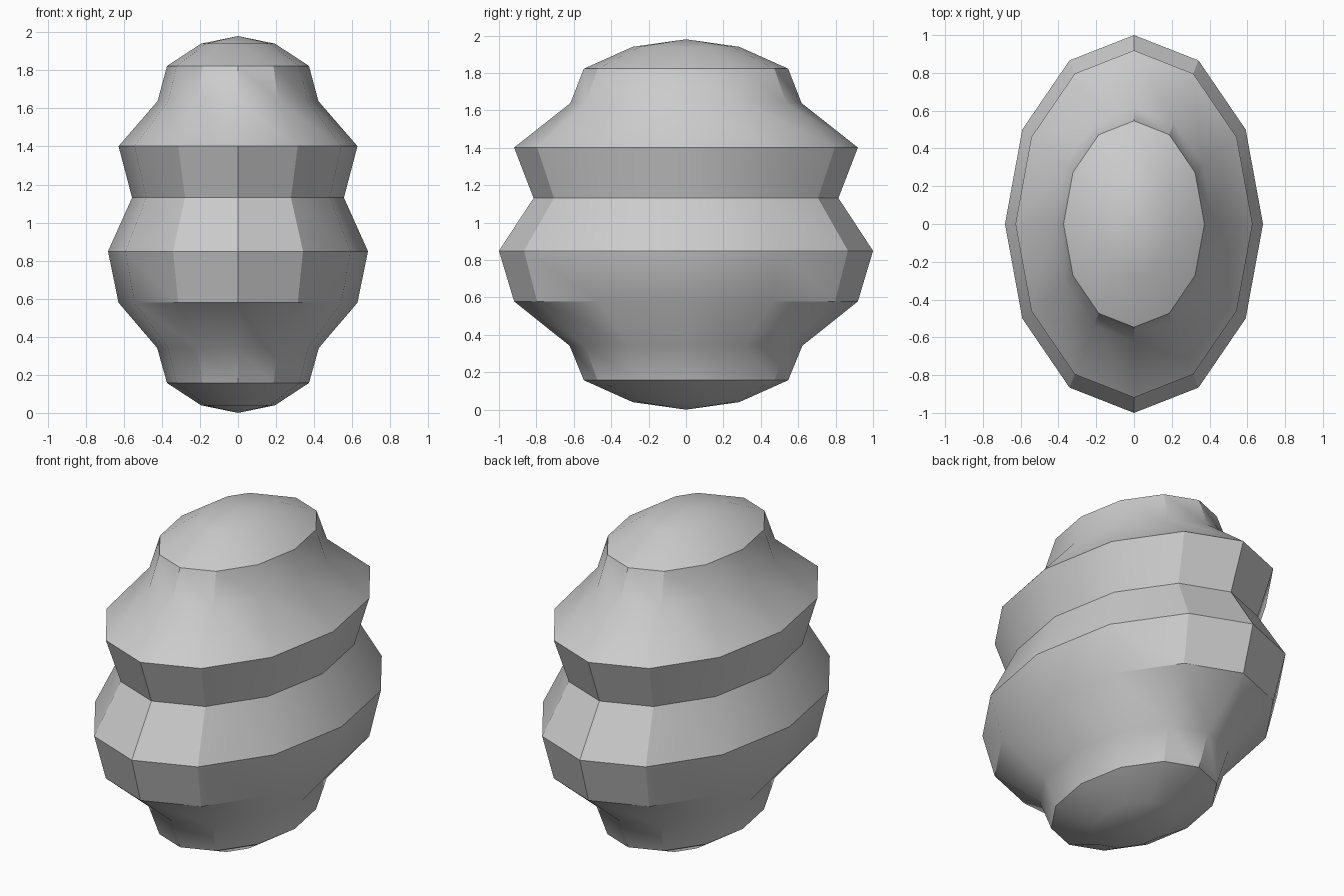
import bpy, bmesh, math

if "Cube" in bpy.data.objects:
    bpy.data.objects.remove(bpy.data.objects["Cube"])

SIDES = 12    # segments around
RINGS = 11    # latitude steps from pole to pole
RX, RY, RZ = 0.69, 1.0103, 0.99
PINCHED = {3: 0.815, 6: 0.815, 8: 0.81}   # rings drawn inwards to form grooves

# Ribbed body: an elliptical low-poly sphere with pinched rings
bm = bmesh.new()
bmesh.ops.create_uvsphere(bm, u_segments=SIDES, v_segments=RINGS, radius=1.0)
for v in bm.verts:
    ring = round(math.acos(max(-1, min(1, -v.co.z))) * RINGS / math.pi)
    k = PINCHED.get(ring, 1.0)
    v.co = (v.co.x * RX * k, v.co.y * RY * k, (v.co.z + 1) * RZ)
bmesh.ops.recalc_face_normals(bm, faces=bm.faces)

mesh = bpy.data.meshes.new("ribbed_body")
bm.to_mesh(mesh)
bm.free()
body = bpy.data.objects.new("ribbed_body", mesh)
bpy.context.collection.objects.link(body)

# Smooth around, crisp at the ribs
bpy.context.view_layer.objects.active = body
body.select_set(True)
bpy.ops.object.shade_smooth_by_angle(angle=math.radians(30))
